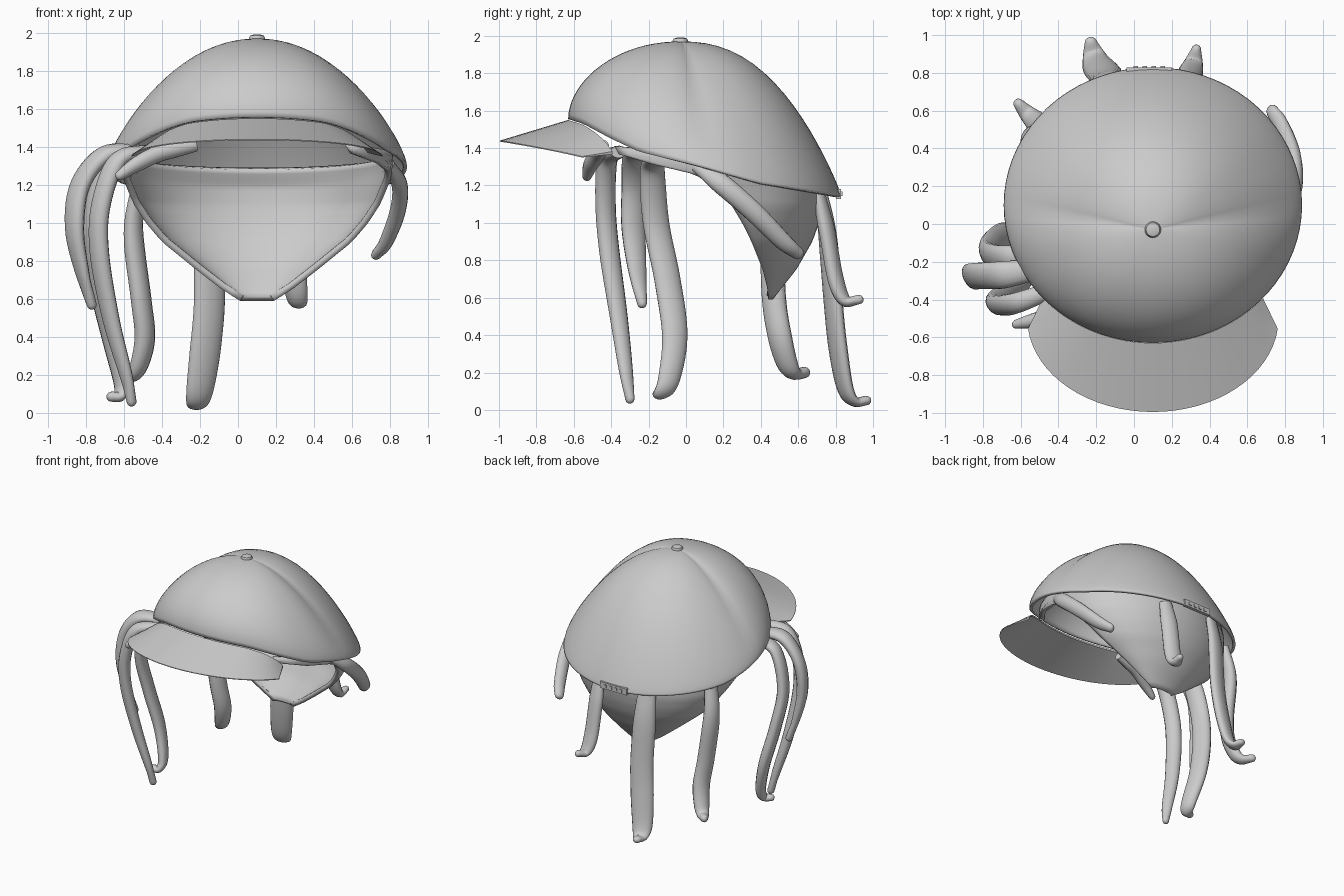
import bpy, bmesh, math
from mathutils import Vector

if "Cube" in bpy.data.objects:
    bpy.data.objects.remove(bpy.data.objects["Cube"])

GREY = bpy.data.materials.new("plain_grey")
GREY.diffuse_color = (0.6, 0.6, 0.6, 1)
GREY.use_nodes = True
GREY.node_tree.nodes["Principled BSDF"].inputs["Base Color"].default_value = GREY.diffuse_color
CX = 0.1                                   # centre line of the head


def finish(name, verts, faces, thick=0, angle=40):
    me = bpy.data.meshes.new(name)
    me.from_pydata([tuple(v) for v in verts], [], faces)
    bm = bmesh.new()
    bm.from_mesh(me)
    bmesh.ops.remove_doubles(bm, verts=bm.verts, dist=0.0005)
    bmesh.ops.recalc_face_normals(bm, faces=bm.faces)
    bm.to_mesh(me)
    bm.free()
    me.materials.append(GREY)
    ob = bpy.data.objects.new(name, me)
    bpy.context.collection.objects.link(ob)
    if thick:
        mod = ob.modifiers.new("thickness", 'SOLIDIFY')
        mod.thickness, mod.offset = thick, -1
    bpy.ops.object.select_all(action='DESELECT')
    ob.select_set(True)
    bpy.context.view_layer.objects.active = ob
    bpy.ops.object.shade_smooth_by_angle(angle=math.radians(angle))
    return ob


def grid_faces(rows, cols, wrap=False):
    return [(i * cols + j, i * cols + (j + 1) % cols,
             (i + 1) * cols + (j + 1) % cols, (i + 1) * cols + j)
            for i in range(rows - 1) for j in range(cols if wrap else cols - 1)]


def interp(table, x):
    if x <= table[0][0]:
        return table[0][1:]
    for a, b in zip(table, table[1:]):
        if x <= b[0]:
            t = (x - a[0]) / (b[0] - a[0])
            return [p + (q - p) * t for p, q in zip(a[1:], b[1:])]
    return table[-1][1:]


def spline(pts, n=7):
    pts = [Vector(p) for p in pts]
    pts = [2 * pts[0] - pts[1]] + pts + [2 * pts[-1] - pts[-2]]
    out = []
    for a, b, c, d in zip(pts, pts[1:], pts[2:], pts[3:]):
        for k in range(n):
            t = k / n
            out.append(0.5 * (2 * b + (c - a) * t + (2 * a - 5 * b + 4 * c - d) * t * t
                              + (3 * b - a - 3 * c + d) * t ** 3))
    return out + [pts[-2]]


# Cap crown: meridians from the apex to a tilted oval rim
RIM_Z = [(-.63, 1.555), (-.55, 1.53), (-.4, 1.45), (-.25, 1.38), (.08, 1.30), (.4, 1.21), (.83, 1.14)]


def rim(a):
    y = .1 + .73 * math.sin(a)
    return Vector((CX + .79 * math.cos(a), y, interp(RIM_Z, y)[0]))


def crown(a, s):
    p, sn = rim(a), math.sin(a)
    circ = 1 - math.sqrt(max(0, 1 - s * s))
    w = .22 + .68 * -sn if sn < 0 else .22 - .1 * sn
    power = s ** (1.75 + .65 * abs(sn) ** .8)
    drop = w * circ + (1 - w) * power
    return Vector((CX + (p.x - CX) * s, -.03 + (p.y + .03) * s, 1.97 - (1.97 - p.z) * drop))


N = 72
verts = [crown(2 * math.pi * j / N, math.sin(i / 20 * math.pi / 2)) for i in range(21) for j in range(N)]
finish("cap_crown", verts, grid_faces(21, N, True), .022)

# Visor: from the crown rim out to a curved front edge, top and underside
verts = []
M = 33
for side in (0, -.014):
    for i in range(7):
        t = i / 6
        for j in range(M):
            u = 2 * j / (M - 1) - 1
            inner = rim(-math.pi / 2 + u * .83)
            inner.z -= .005 + .06 * u ** 8
            b = u * 1.46
            outer = Vector((CX + .665 * math.sin(b), -.50 - .495 * math.cos(b), 1.44 - .085 * u * u))
            p = inner.lerp(outer, t)
            p.z += side * (1 - .6 * t)
            verts.append(p)
half = 7 * M
top = grid_faces(7, M)
faces = top + [tuple(k + half for k in f[::-1]) for f in top]
border = list(range(M)) + [i * M + M - 1 for i in range(1, 7)] \
    + [6 * M + j for j in range(M - 2, -1, -1)] + [i * M for i in range(5, 0, -1)]
faces += [(a, b, b + half, a + half) for a, b in zip(border, border[1:] + border[:1])]
finish("visor", verts, faces, angle=30)

# Top button and its stem
prof = [(0, 1.935), (.022, 1.935), (.022, 1.955), (.04, 1.958), (.043, 1.97), (.036, 1.985), (.02, 1.99), (0, 1.99)]
verts = [(CX + r * math.cos(k * math.pi / 10), -.03 + r * math.sin(k * math.pi / 10), z)
         for r, z in prof for k in range(20)]
finish("top_button", verts, grid_faces(len(prof), 20, True))

# Scalp shell: rows of height, half width, arc centre, back, wrap past the sides
ROWS = [(.59, .09, .44, .465, 0), (.65, .185, .435, .51, 0), (.75, .315, .41, .59, 0),
        (.9, .50, .35, .675, 0), (1.0, .585, .30, .71, 0), (1.1, .65, .24, .73, 0), (1.22, .70, .13, .735, 0),
        (1.28, .72, .1, .72, .2), (1.31, .72, .1, .71, .75), (1.36, .715, .1, .70, .82)]
verts = []
C, R = 41, 24
for i in range(R):
    z = .59 + .77 * i / (R - 1)
    w, yc, yb, wrap = interp(ROWS, z)
    for j in range(C):
        a = -wrap + (math.pi + 2 * wrap) * j / (C - 1)
        sn, h = math.sin(a), (i / (R - 1)) ** 4
        lift = -.07 * h * sn                     # low at the back, higher at the temples
        depth = yb - yc if sn > 0 else .66
        verts.append((CX + w * math.cos(a), yc + depth * sn, z + lift))
finish("scalp_shell", verts, grid_faces(R, C), .035)


# Hair locks: tapered oval sweeps that follow a path, broad side facing outward
def lock(name, path, wide, thin, tip=.42):
    pts = spline(path)
    base = Vector(path[0])
    broad = Vector((-(base.y - .1), base.x - CX, 0)).normalized()
    n, K = len(pts), 14
    rows = []
    for i, p in enumerate(pts):
        tan = (pts[min(i + 1, n - 1)] - pts[max(i - 1, 0)]).normalized()
        side = (broad - tan * broad.dot(tan)).normalized()
        t = i / (n - 1)
        k = min(1, .75 + t * 1.2) if t < .5 else 1 - (1 - tip) * ((t - .5) / .5) ** 1.5
        rows.append((p, side, tan.cross(side), wide * k, max(thin * k, thin * .6)))
    p, s, o, w, h = rows[-1]
    tan = s.cross(o)
    for e in (.5, .85, 1):                      # rounded end
        c = math.sqrt(1 - e * e)
        rows.append((p + tan * e * h, s, o, w * c, h * c))
    first = rows[0]
    rows.insert(0, first[:3] + (0, 0))
    vs = [p + s * w * math.cos(2 * math.pi * k / K) + o * h * math.sin(2 * math.pi * k / K)
          for p, s, o, w, h in rows for k in range(K)]
    finish(name, vs, grid_faces(len(rows), K, True), angle=60)


lock("side_lock_outer", [(-.52, -.24, 1.38), (-.70, -.27, 1.36), (-.83, -.275, 1.2), (-.86, -.28, .97),
                         (-.82, -.26, .74), (-.77, -.235, .57)], .075, .045, .35)
lock("side_lock_front", [(-.46, -.36, 1.38), (-.63, -.42, 1.33), (-.72, -.43, 1.1), (-.73, -.41, .85),
                         (-.67, -.36, .5), (-.59, -.32, .2), (-.56, -.30, .06)], .06, .045, .4)
lock("side_lock_rear", [(-.54, -.16, 1.35), (-.69, -.18, 1.28), (-.77, -.16, 1.0), (-.74, -.10, .7),
                        (-.67, -.06, .4), (-.615, -.09, .17), (-.62, -.13, .09), (-.665, -.15, .085)],
     .075, .045, .4)
lock("back_lock_left", [(-.52, .42, 1.2), (-.55, .455, .95), (-.51, .47, .6), (-.49, .50, .4),
                        (-.52, .54, .25), (-.56, .58, .195), (-.61, .635, .2)], .068, .05)
lock("back_lock_middle", [(-.15, .715, 1.17), (-.155, .755, .95), (-.15, .785, .6), (-.17, .81, .35),
                          (-.20, .85, .12), (-.215, .90, .045), (-.23, .965, .05)], .088, .042, .36)
lock("back_lock_right", [(.29, .71, 1.16), (.29, .755, .95), (.30, .80, .7), (.315, .85, .585),
                         (.33, .925, .59)], .066, .042, .38)
lock("side_lock_right", [(.79, .06, 1.31), (.85, .2, 1.20), (.84, .36, 1.06), (.78, .52, .90),
                         (.73, .60, .835)], .055, .042, .65)
lock("front_fringe", [(-.22, -.44, 1.41), (-.40, -.47, 1.37), (-.53, -.51, 1.31), (-.62, -.53, 1.25)],
     .04, .045, .6)


# Rear strap with four studs, wrapped around the back of the rim
def box(name, c, s):
    vs = [Vector(c) + Vector((x * s[0], y * s[1], z * s[2]))
          for x in (-1, 1) for y in (-1, 1) for z in (-1, 1)]
    finish(name, vs, [(0, 1, 3, 2), (4, 6, 7, 5), (0, 4, 5, 1), (2, 3, 7, 6), (0, 2, 6, 4), (1, 5, 7, 3)])


box("rear_strap", (.08, .816, 1.155), (.12, .013, .026))
for k in range(4):
    box("strap_stud", (.01 + .047 * k, .828, 1.155), (.012, .008, .012))
